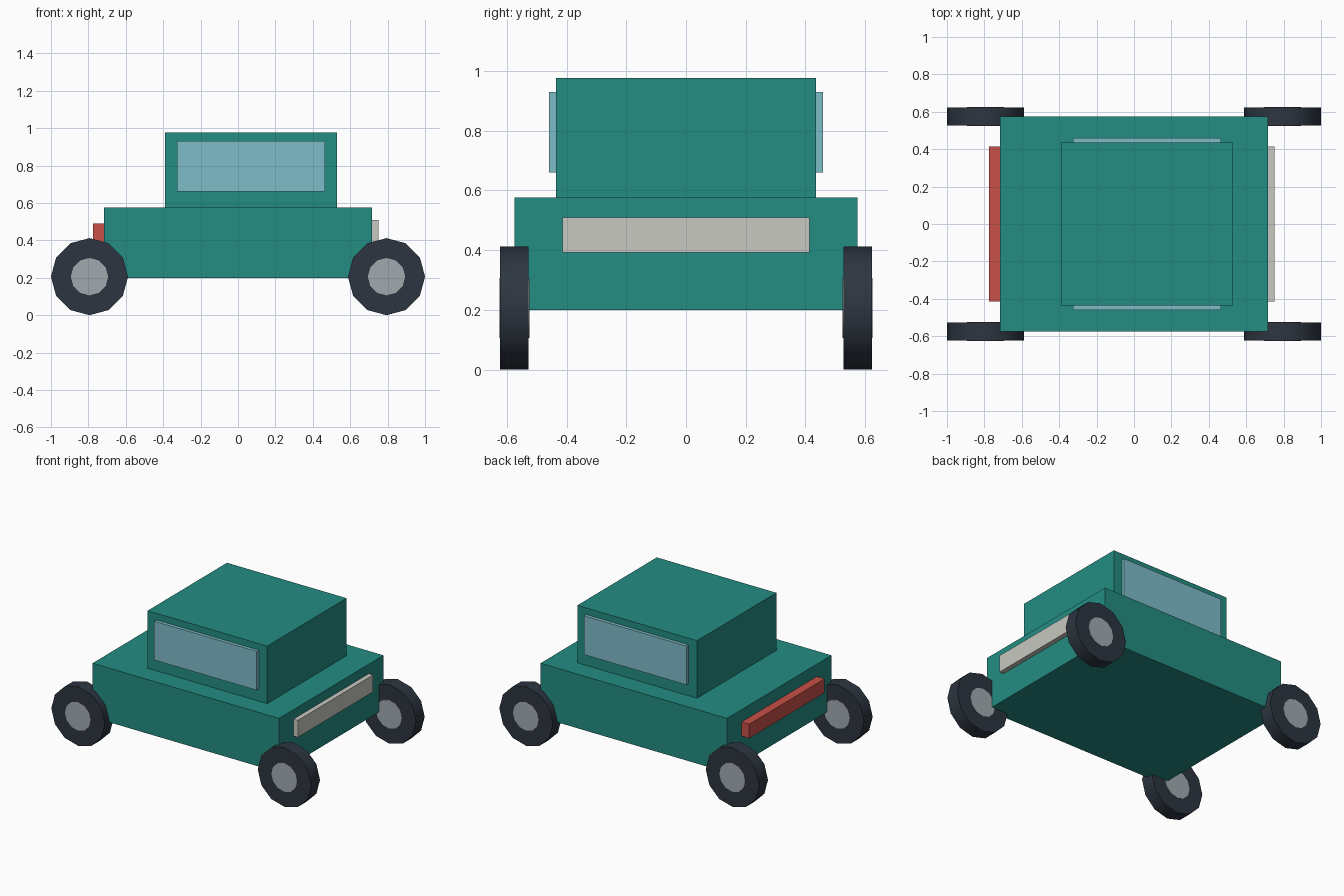
import bpy
import math

cube = bpy.data.objects.get("Cube")
if cube:
    bpy.data.objects.remove(cube, do_unlink=True)


def material(name, color):
    mat = bpy.data.materials.new(name)
    mat.use_nodes = True
    mat.diffuse_color = (*color, 1)
    for node in mat.node_tree.nodes:
        if node.type == 'BSDF_PRINCIPLED':
            node.inputs["Base Color"].default_value = (*color, 1)
    return mat


teal = material("teal paint", (0.017, 0.262, 0.223))
glass = material("pale blue glass", (0.212, 0.503, 0.584))
red = material("red", (0.578, 0.08, 0.065))
cream = material("light grey", (0.578, 0.578, 0.533))
rubber = material("dark rubber", (0.026, 0.036, 0.051))
metal = material("hub grey", (0.352, 0.402, 0.429))


def box(name, low, high, mat):
    """Axis-aligned box between two corners."""
    center = [(a + b) / 2 for a, b in zip(low, high)]
    bpy.ops.mesh.primitive_cube_add(size=1, location=center)
    obj = bpy.context.object
    obj.name = name
    obj.scale = [b - a for a, b in zip(low, high)]
    bpy.ops.object.transform_apply(location=False, rotation=False, scale=True)
    obj.data.materials.append(mat)
    return obj


def disc(name, x, y, radius, width, mat):
    """Twelve-sided cylinder with its axle along y."""
    bpy.ops.mesh.primitive_cylinder_add(
        vertices=12, radius=radius, depth=width,
        location=(x, y, WHEEL_RADIUS), rotation=(math.pi / 2, 0, 0))
    obj = bpy.context.object
    obj.name = name
    obj.data.materials.append(mat)
    bpy.ops.object.shade_smooth_by_angle(angle=math.radians(40))
    return obj


# Body and cabin
box("body", (-0.717, -0.574, 0.2), (0.717, 0.574, 0.576), teal)
box("cabin", (-0.39, -0.436, 0.57), (0.53, 0.436, 0.976), teal)

# Side windows
for side, label in ((-1, "right"), (1, "left")):
    ys = sorted((side * 0.43, side * 0.459))
    box(f"window_{label}", (-0.325, ys[0], 0.66), (0.465, ys[1], 0.93), glass)

# Light bars on the two ends
box("pale_light_bar", (0.71, -0.414, 0.392), (0.75, 0.414, 0.51), cream)
box("red_light_bar", (-0.776, -0.414, 0.392), (-0.71, 0.414, 0.49), red)

# Wheels
WHEEL_RADIUS = 0.206
for x, end in ((-0.794, "red_end"), (0.794, "pale_end")):
    for y, label in ((-0.575, "right"), (0.575, "left")):
        disc(f"tyre_{end}_{label}", x, y, WHEEL_RADIUS, 0.095, rubber)
        disc(f"hub_{end}_{label}", x, y, 0.1, 0.1, metal)
